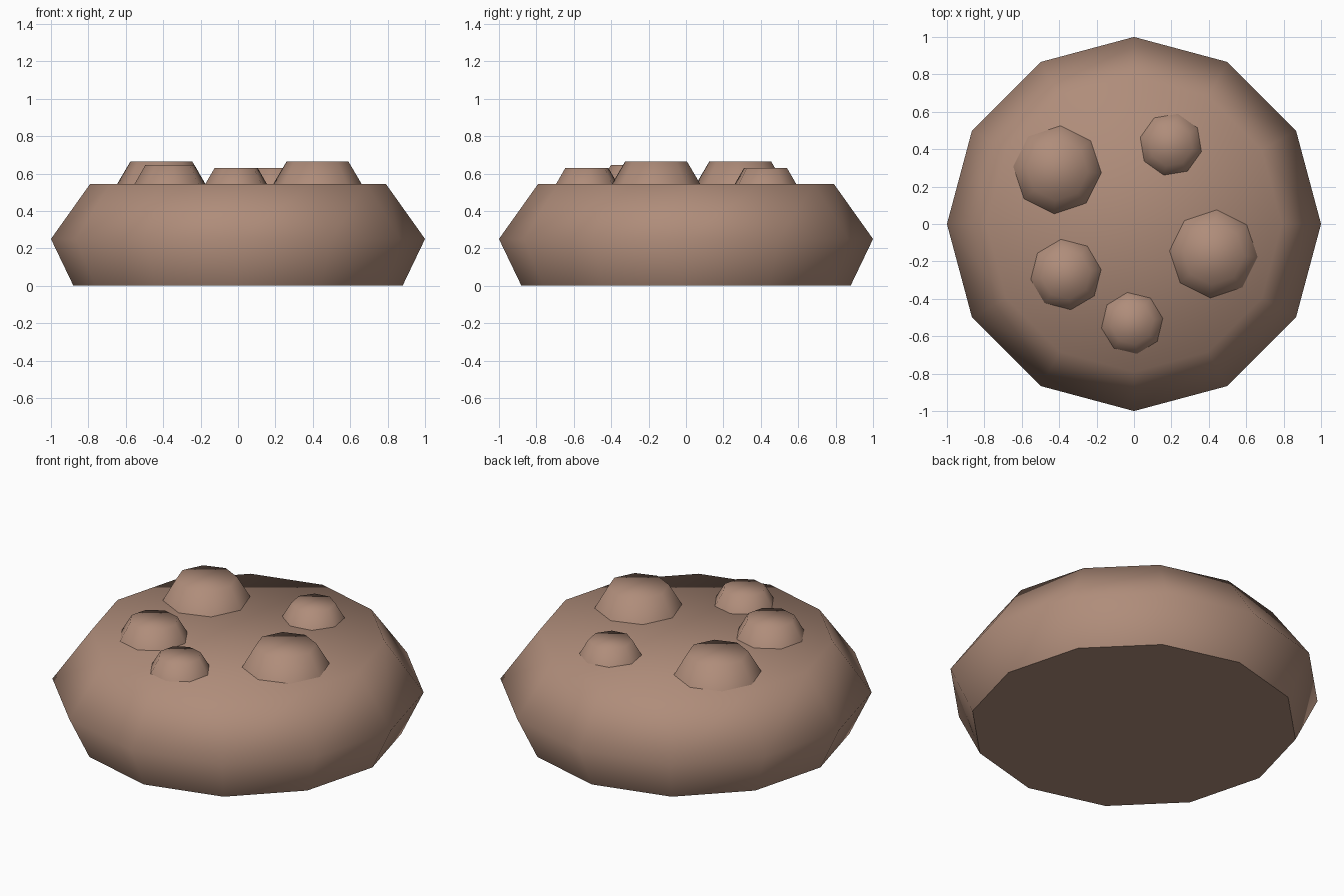
import bpy
import bmesh
from math import radians
from mathutils import Matrix

cube = bpy.data.objects.get("Cube")
if cube:
    bpy.data.objects.remove(cube, do_unlink=True)

# Single warm brown
brown = bpy.data.materials.new("warm_brown")
brown.use_nodes = True
color = (0.43, 0.265, 0.195, 1)
brown.diffuse_color = color
brown.node_tree.nodes["Principled BSDF"].inputs["Base Color"].default_value = color


def stacked_rings(name, sides, rings, location=(0, 0, 0), turn=0, floor=False):
    """Loft (radius, height) rings into a smooth solid with a flat top."""
    bm = bmesh.new()
    loops = []
    for radius, z in rings:
        ring = bmesh.ops.create_circle(
            bm, segments=sides, radius=radius,
            matrix=Matrix.Translation((0, 0, z)) @ Matrix.Rotation(radians(turn), 4, "Z"))
        loops.append(ring["verts"])
    for low, high in zip(loops, loops[1:]):
        for i in range(sides):
            j = (i + 1) % sides
            bm.faces.new((low[i], low[j], high[j], high[i]))
    bm.faces.new(loops[-1])
    if floor:
        bm.faces.new(loops[0])
    bmesh.ops.recalc_face_normals(bm, faces=bm.faces)
    bm.normal_update()
    # The rounded upper shell is smooth, the underside stays flat
    for face in bm.faces:
        face.smooth = face.normal.z > -0.9
    mesh = bpy.data.meshes.new(name)
    bm.to_mesh(mesh)
    bm.free()
    mesh.materials.append(brown)
    obj = bpy.data.objects.new(name, mesh)
    obj.location = location
    bpy.context.collection.objects.link(obj)
    return obj


# Squat twelve-sided body
TOP = 0.545
stacked_rings("body", 12, [(0.88, 0), (1, 0.25), (0.79, TOP)], floor=True)

# Eight-sided bumps on the top: x, y, radius, height, turn
bumps = {
    "back_right_bump": (-0.41, 0.29, 0.236, 0.12, -4),
    "back_left_bump": (0.197, 0.425, 0.168, 0.085, 32),
    "left_bump": (0.425, -0.16, 0.236, 0.12, -4),
    "front_right_bump": (-0.364, -0.27, 0.19, 0.1, 8),
    "front_bump": (-0.01, -0.53, 0.166, 0.085, 9),
}
for name, (x, y, radius, height, turn) in bumps.items():
    stacked_rings(name, 8, [(radius, 0), (radius * 0.7, height)], (x, y, TOP), turn)
